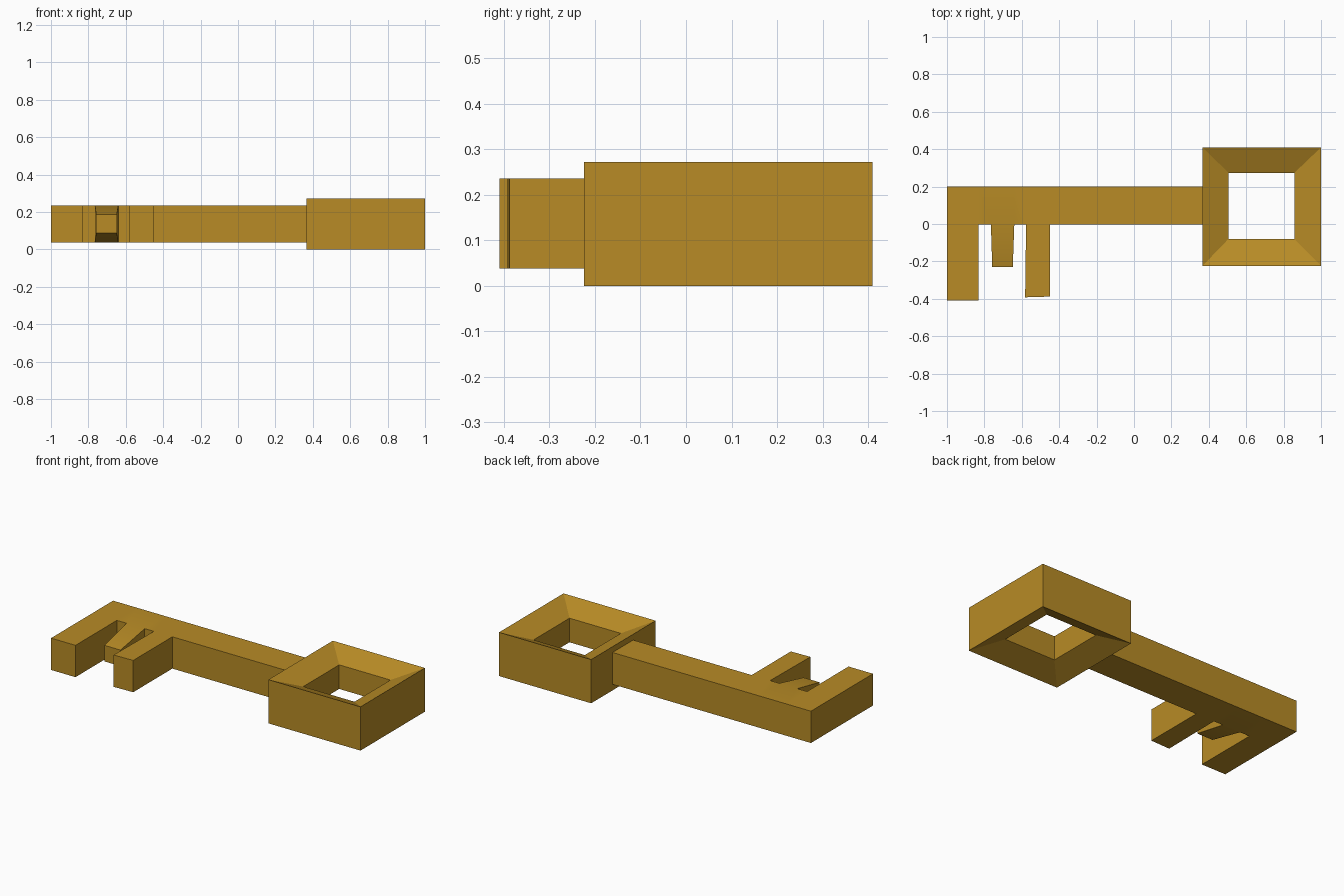
import bpy, bmesh

if "Cube" in bpy.data.objects:
    bpy.data.objects.remove(bpy.data.objects["Cube"])

brass = bpy.data.materials.new("brass")
brass.diffuse_color = (0.48, 0.26, 0.019, 1)
brass.use_nodes = True
brass.node_tree.nodes["Principled BSDF"].inputs["Base Color"].default_value = brass.diffuse_color


def finish(bm, name):
    bmesh.ops.recalc_face_normals(bm, faces=bm.faces)
    mesh = bpy.data.meshes.new(name)
    bm.to_mesh(mesh)
    bm.free()
    mesh.materials.append(brass)
    obj = bpy.data.objects.new(name, mesh)
    bpy.context.collection.objects.link(obj)
    bpy.ops.object.select_all(action='DESELECT')
    obj.select_set(True)
    bpy.context.view_layer.objects.active = obj
    bpy.ops.object.shade_smooth_by_angle()


# Shaft with teeth: cross-sections along x, front faces extruded into teeth
Y0, Y1, Z0, Z1 = -0.003, 0.2, 0.038, 0.236
bm = bmesh.new()
xs = [-1, -0.832, -0.765, -0.64, -0.577, -0.45, 0.366]
rings = [[bm.verts.new((x, y, z)) for y, z in
          ((Y0, Z0), (Y1, Z0), (Y1, Z1), (Y0, Z1))] for x in xs]
fronts = []
for a, b in zip(rings, rings[1:]):
    for i in range(4):
        j = (i + 1) % 4
        f = bm.faces.new((a[i], a[j], b[j], b[i]))
        if i == 3:
            fronts.append(f)
bm.faces.new(rings[0])
bm.faces.new(rings[-1])


# segment: (left x, left y, right x, right y, bottom z, top z) of the tooth tip
teeth = {0: (-1, -0.41, -0.832, -0.41, Z0, Z1),
         2: (-0.758, -0.23, -0.648, -0.23, 0.087, 0.187),
         4: (-0.582, -0.392, -0.45, -0.388, Z0, Z1)}
for seg, (xl, yl, xr, yr, zb, zt) in teeth.items():
    tip = bmesh.ops.extrude_discrete_faces(bm, faces=[fronts[seg]])["faces"][0]
    mid = (xs[seg] + xs[seg + 1]) / 2
    for v in tip.verts:
        left, low = v.co.x < mid, v.co.z < (Z0 + Z1) / 2
        v.co = (xl if left else xr, yl if left else yr, zb if low else zt)
bmesh.ops.remove_doubles(bm, verts=bm.verts, dist=1e-5)
finish(bm, "shaft_and_teeth")

# Square handle: a frame whose top and bottom slope in toward the hole
bm = bmesh.new()
outer = (0.366, 1.0, -0.224, 0.41)
inner = (0.505, 0.858, -0.08, 0.274)


def square(r, z):
    return [bm.verts.new((x, y, z)) for x, y in
            ((r[0], r[2]), (r[1], r[2]), (r[1], r[3]), (r[0], r[3]))]


loops = [square(outer, 0), square(outer, 0.272),
         square(inner, 0.211), square(inner, 0.061)]
for k in range(4):
    a, b = loops[k], loops[(k + 1) % 4]
    for i in range(4):
        j = (i + 1) % 4
        bm.faces.new((a[i], a[j], b[j], b[i]))
finish(bm, "handle_frame")
